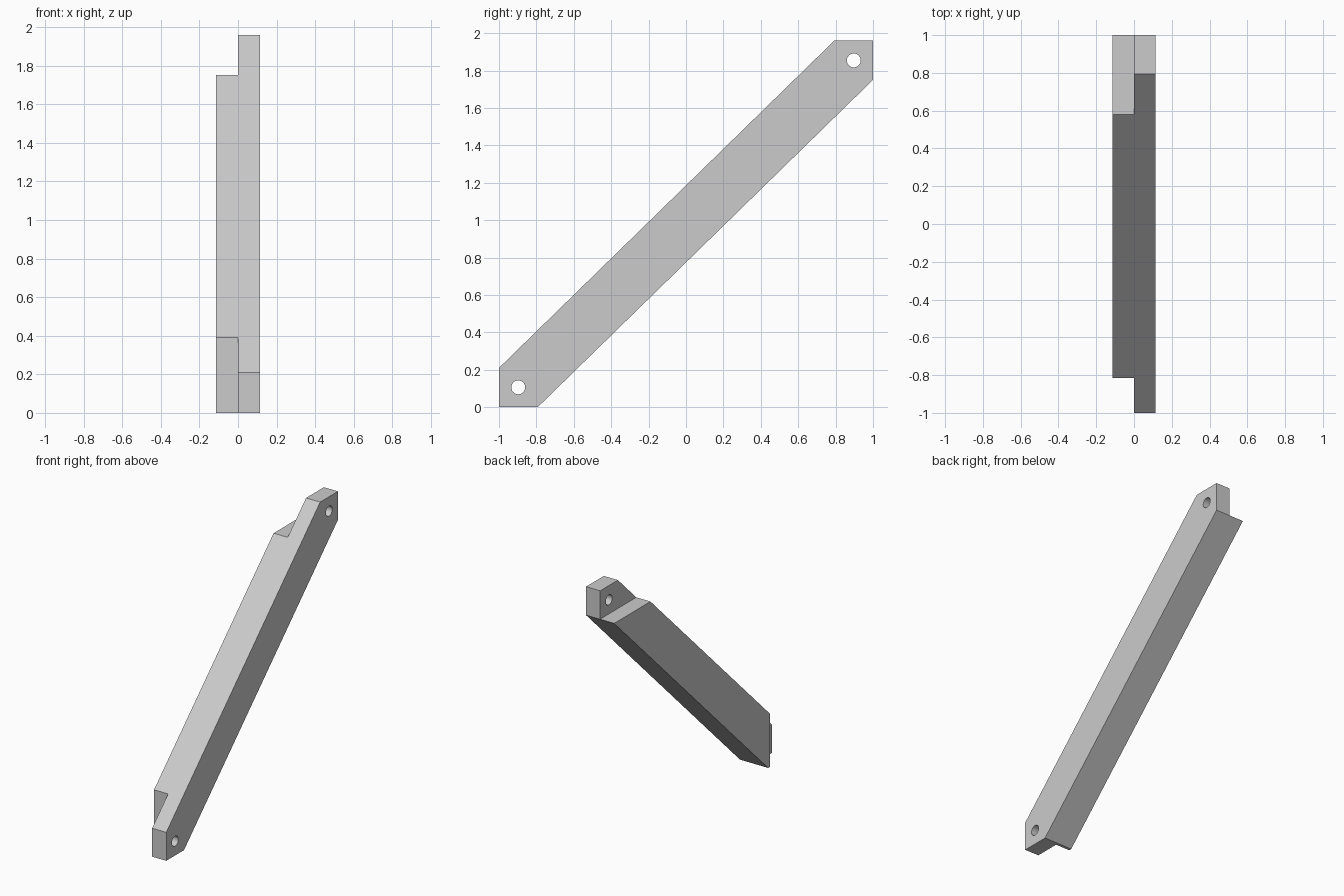
import bpy, bmesh, math
from mathutils import Matrix

if "Cube" in bpy.data.objects:
    bpy.data.objects.remove(bpy.data.objects["Cube"])

HALF = 0.115        # half thickness along x
TOP = 1.96


def finish(name, bm):
    bmesh.ops.recalc_face_normals(bm, faces=bm.faces[:])
    mesh = bpy.data.meshes.new(name)
    bm.to_mesh(mesh)
    bm.free()
    obj = bpy.data.objects.new(name, mesh)
    bpy.context.collection.objects.link(obj)
    return obj


def prism(name, profile, x0, x1):
    """Extrude a (y, z) profile from x0 to x1."""
    bm = bmesh.new()
    face = bm.faces.new([bm.verts.new((x0, y, z)) for y, z in profile])
    ext = bmesh.ops.extrude_face_region(bm, geom=[face])
    moved = [v for v in ext["geom"] if isinstance(v, bmesh.types.BMVert)]
    bmesh.ops.translate(bm, verts=moved, vec=(x1 - x0, 0, 0))
    return finish(name, bm)


def rect(y0, y1, z0, z1):
    return [(y0, z0), (y1, z0), (y1, z1), (y0, z1)]


def hole(name, y, z):
    bm = bmesh.new()
    m = Matrix.Translation((0, y, z)) @ Matrix.Rotation(math.pi / 2, 4, 'Y')
    bmesh.ops.create_cone(bm, cap_ends=True, segments=32, radius1=0.037,
                          radius2=0.037, depth=1, matrix=m)
    return finish(name, bm)


# diagonal bar with squared corners at both ends
lower = [(-1, 0.21), (-1, 0), (-0.793, 0)]
upper = [(-y, TOP - z) for y, z in lower]
brace = prism("diagonal_brace", lower + upper, -HALF, HALF)

# half-lap notches on the left side, and bolt holes through each end
cutters = [
    prism("lower_notch", rect(-1.2, -0.814, -0.2, 0.8), -0.3, 0),
    prism("upper_notch", rect(0.3, 1.2, 1.751, 2.2), -0.3, 0),
    hole("lower_bolt_hole", -0.897, 0.106),
    hole("upper_bolt_hole", 0.897, TOP - 0.106),
]
bpy.context.view_layer.objects.active = brace
for c in cutters:
    c.hide_render = True
    mod = brace.modifiers.new(c.name, 'BOOLEAN')
    mod.operation = 'DIFFERENCE'
    mod.solver = 'EXACT'
    mod.object = c
    bpy.ops.object.modifier_apply(modifier=mod.name)
    bpy.data.objects.remove(c)
